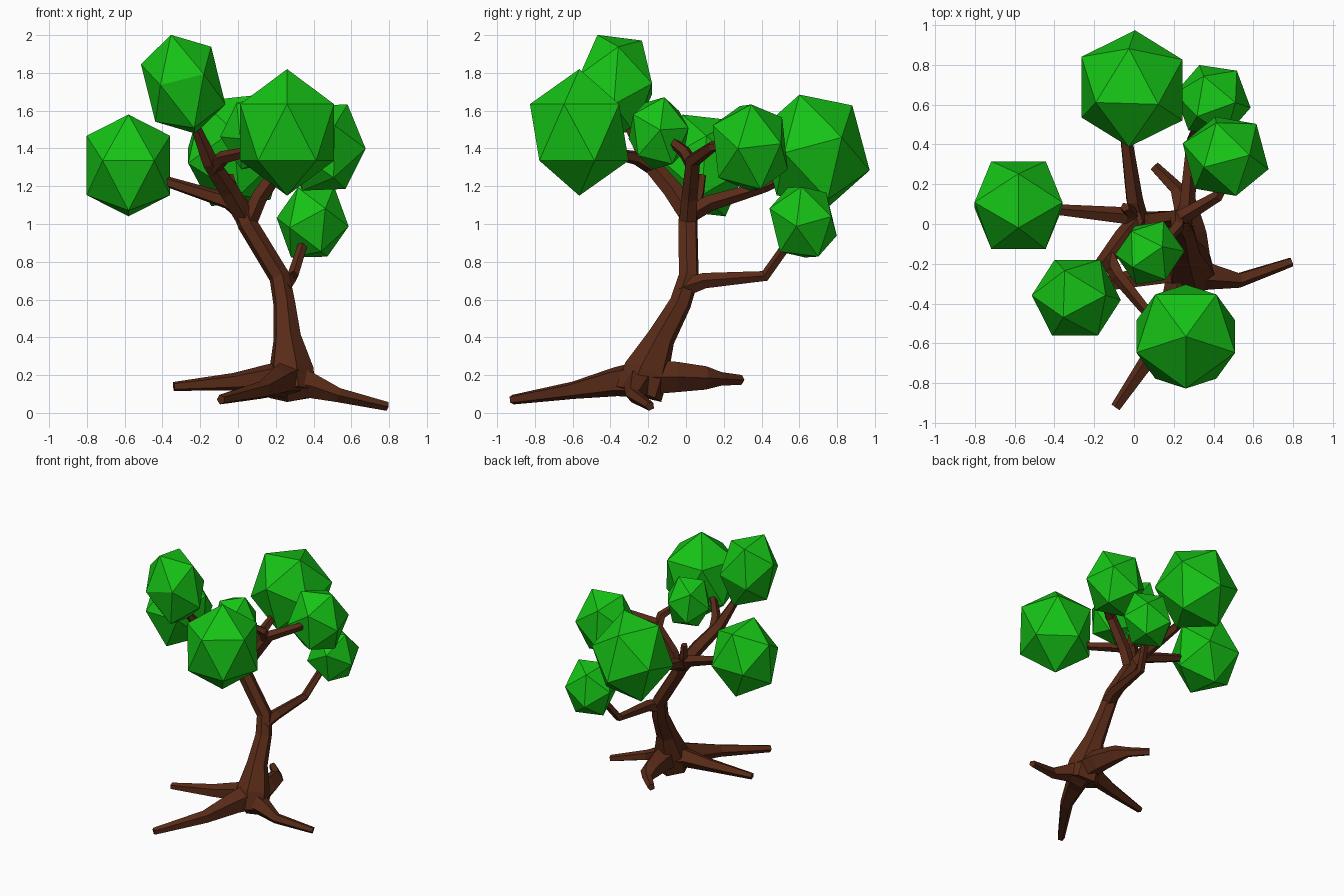
import bpy, bmesh
from math import radians, sin, cos, pi
from mathutils import Vector, Matrix

if "Cube" in bpy.data.objects:
    bpy.data.objects.remove(bpy.data.objects["Cube"])


def material(name, color):
    m = bpy.data.materials.new(name)
    m.diffuse_color = color
    m.use_nodes = True
    m.node_tree.nodes["Principled BSDF"].inputs["Base Color"].default_value = m.diffuse_color
    return m


BARK = material("bark", (0.1, 0.024, 0.009, 1))
LEAF = material("leaf", (0.008, 0.55, 0.008, 1))


def add_object(name, bm, mat):
    bmesh.ops.recalc_face_normals(bm, faces=bm.faces)
    mesh = bpy.data.meshes.new(name)
    bm.to_mesh(mesh)
    bm.free()
    mesh.materials.append(mat)
    ob = bpy.data.objects.new(name, mesh)
    bpy.context.collection.objects.link(ob)


def limb(name, path, sides=5):
    """Sweep a tapering polygon along (x, y, z, radius) points."""
    pts = [Vector(p[:3]) for p in path]
    dirs = [(b - a).normalized() for a, b in zip(pts, pts[1:])]
    bm = bmesh.new()
    rings, q, last = [], None, None
    for i, p in enumerate(pts):
        t = (dirs[max(i - 1, 0)] + dirs[min(i, len(dirs) - 1)]).normalized()
        q = t.to_track_quat('Z', 'Y') if q is None else last.rotation_difference(t) @ q
        last = t
        r = path[i][3] * 1.08
        rings.append([bm.verts.new(p + q @ Vector((r * cos(a), r * sin(a), 0)))
                      for a in (2 * pi * (k + 0.5) / sides for k in range(sides))])
    for a, b in zip(rings, rings[1:]):
        for k in range(sides):
            n = (k + 1) % sides
            bm.faces.new((a[k], a[n], b[n], b[k]))
    bm.faces.new(rings[0])
    bm.faces.new(rings[-1])
    add_object(name, bm, BARK)


def leaf_clump(name, center, width, height, spin, tilt_x=0, tilt_y=0, face_up=True):
    """Stretched icosahedron, resting on a face or standing on a point."""
    bm = bmesh.new()
    m = (Matrix.Translation(center)
         @ Matrix.Rotation(radians(tilt_x), 4, 'X')
         @ Matrix.Rotation(radians(tilt_y), 4, 'Y')
         @ Matrix.Diagonal((width, width, height, 1))
         @ Matrix.Rotation(radians(spin), 4, 'Z')
         @ Matrix.Rotation(radians(-37.38 if face_up else 0), 4, 'Y'))
    bmesh.ops.create_icosphere(bm, subdivisions=1, radius=1, matrix=m)
    add_object(name, bm, LEAF)


# Leaning trunk
limb("trunk", [(.29, -.25, .10, .12), (.28, -.21, .22, .115), (.26, -.13, .40, .07),
               (.245, -.03, .58, .055), (.22, .015, .72, .052),
               (.05, .01, 1.0, .05), (0, .02, 1.12, .045)], 6)

# Roots
limb("root_right", [(.28, -.24, .16, .10), (.39, -.26, .145, .065),
                    (.53, -.28, .095, .037), (.79, -.19, .035, .023)])
limb("root_front", [(.28, -.22, .18, .10), (.22, -.38, .165, .075),
                    (.13, -.60, .12, .045), (-.09, -.92, .07, .025)])
limb("root_left", [(.28, -.22, .18, .10), (.16, -.24, .19, .065),
                   (-.02, -.28, .165, .045), (-.34, -.34, .14, .023)])
limb("root_back", [(.29, -.20, .19, .09), (.28, -.05, .19, .078),
                   (.25, .10, .185, .06), (.21, .18, .18, .035), (.10, .29, .175, .025)])

# Branches
limb("branch_low", [(.23, -.02, .66, .05), (.265, .10, .70, .04),
                    (.29, .42, .725, .028), (.34, .53, .88, .025), (.37, .59, .96, .02)])
limb("branch_left", [(.03, .02, 1.05, .045), (-.05, .04, 1.12, .042),
                     (-.38, .07, 1.225, .027), (-.50, .08, 1.27, .025)])
limb("branch_back", [(.03, .0, 1.04, .045), (0, .12, 1.11, .042),
                     (-.04, .42, 1.20, .03), (-.04, .55, 1.26, .025)])
limb("branch_front", [(.03, .02, 1.04, .05), (-.05, -.07, 1.18, .05),
                      (-.15, -.20, 1.33, .042), (-.22, -.29, 1.50, .027), (-.25, -.33, 1.6, .025)])
limb("branch_front_fork", [(-.13, -.17, 1.30, .042), (-.08, -.26, 1.35, .035),
                           (.05, -.42, 1.38, .027), (.14, -.49, 1.43, .025)])
limb("branch_right", [(.05, .01, 1.0, .045), (.11, .02, 1.14, .042),
                      (.25, .04, 1.34, .038), (.42, .14, 1.41, .028), (.45, .2, 1.42, .025)])
limb("branch_right_fork", [(.22, .04, 1.30, .036), (.22, -.01, 1.385, .032), (.16, -.08, 1.44, .025)])
limb("branch_stub", [(.0, .04, 1.08, .035), (-.03, .07, 1.17, .028), (-.045, .085, 1.26, .022)])

# Foliage
leaf_clump("leaves_left", (-.58, .095, 1.31), .26, .30, -90)
leaf_clump("leaves_top", (-.29, -.37, 1.74), .225, .30, -90, tilt_y=-14)
leaf_clump("leaves_front", (.26, -.565, 1.485), .292, .335, -90, face_up=False)
leaf_clump("leaves_back", (-.01, .68, 1.39), .30, .34, 0, tilt_x=15)
leaf_clump("leaves_right", (.46, .34, 1.405), .225, .265, 15, tilt_x=5, tilt_y=6)
leaf_clump("leaves_low", (.395, .62, 1.01), .195, .225, 20, tilt_x=12, tilt_y=10)
leaf_clump("leaves_middle", (.08, -.145, 1.48), .175, .21, 35, tilt_x=4)
